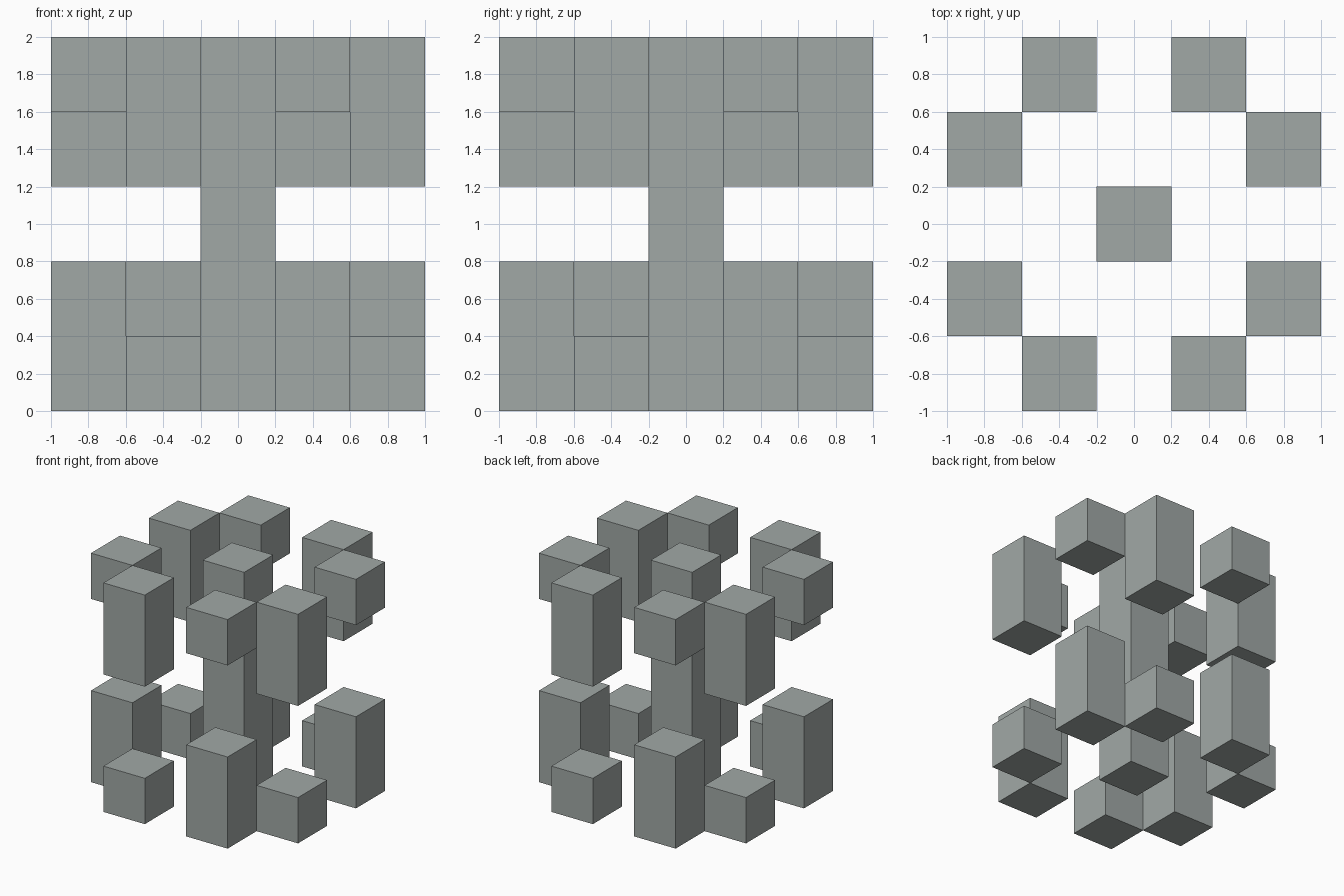
import bpy
import bmesh
from mathutils import Matrix, Vector

if "Cube" in bpy.data.objects:
    bpy.data.objects.remove(bpy.data.objects["Cube"])

W = 0.4  # block width

# Slightly green slate grey
slate = bpy.data.materials.new("slate_grey")
slate.diffuse_color = (0.355, 0.393, 0.38, 1)
slate.use_nodes = True
slate.node_tree.nodes["Principled BSDF"].inputs["Base Color"].default_value = slate.diffuse_color


def block(name, x, y, z0, z1):
    bm = bmesh.new()
    bmesh.ops.create_cube(bm, size=1.0)
    bmesh.ops.scale(bm, vec=(W, W, z1 - z0), verts=bm.verts)
    mesh = bpy.data.meshes.new(name)
    bm.to_mesh(mesh)
    bm.free()
    mesh.materials.append(slate)
    obj = bpy.data.objects.new(name, mesh)
    obj.location = (x, y, (z0 + z1) / 2)
    bpy.context.collection.objects.link(obj)


# Central full-height pillar
block("centre_pillar", 0, 0, 0, 2)

# Ring of hanging and standing blocks, four-fold rotation about z
for i in range(4):
    turn = Matrix(((0, -1, 0), (1, 0, 0), (0, 0, 1)))
    a, b = Vector((-0.4, -0.8, 0)), Vector((0.4, -0.8, 0))
    for _ in range(i):
        a, b = turn @ a, turn @ b
    # Long upper block over a short lower one
    block(f"upper_long_block_{i + 1}", a.x, a.y, 1.2, 2.0)
    block(f"lower_short_block_{i + 1}", a.x, a.y, 0.0, 0.4)
    # Short upper block over a long lower one
    block(f"upper_short_block_{i + 1}", b.x, b.y, 1.6, 2.0)
    block(f"lower_long_block_{i + 1}", b.x, b.y, 0.0, 0.8)
